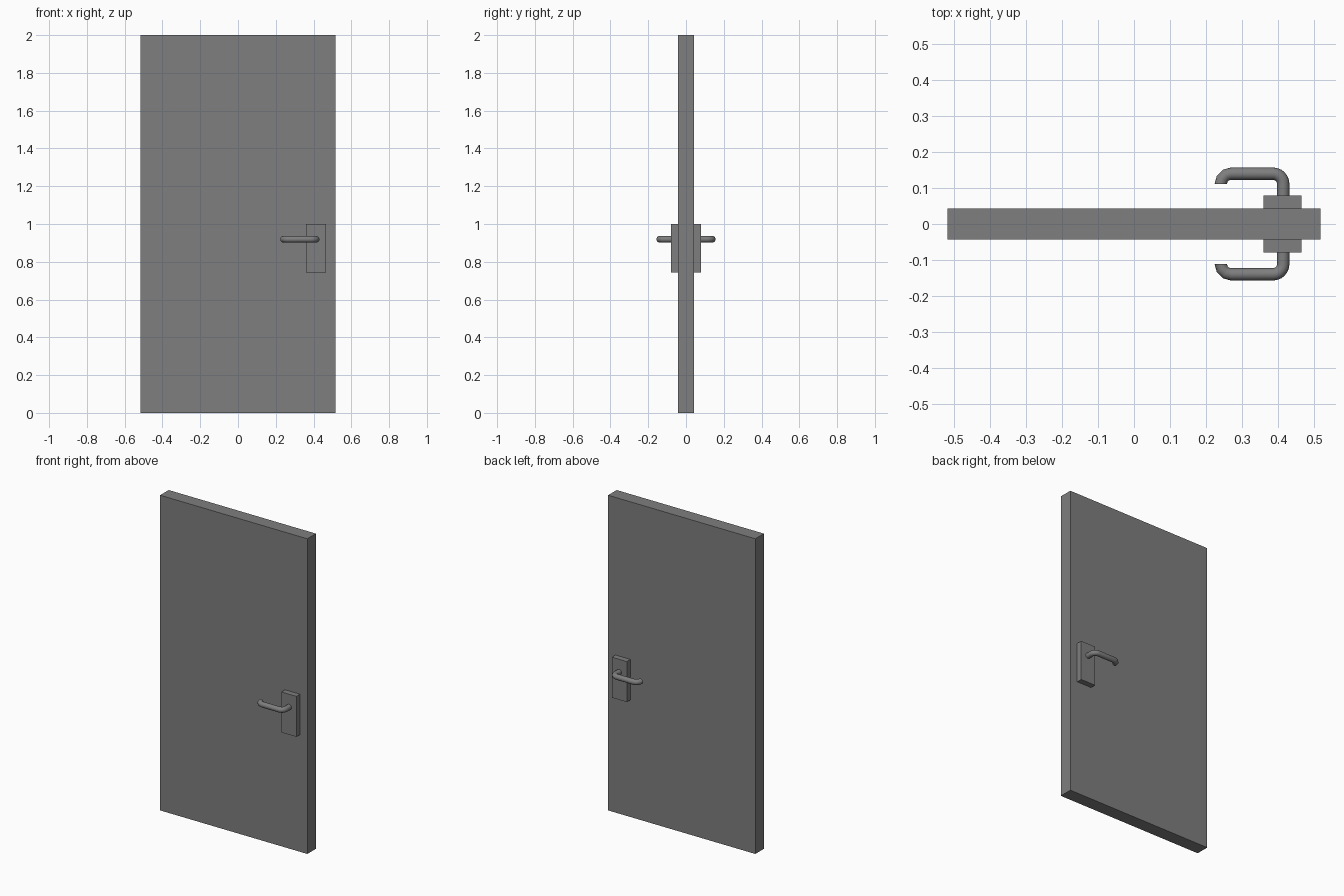
import bpy, bmesh
from math import sin, cos, pi, radians

if "Cube" in bpy.data.objects:
    bpy.data.objects.remove(bpy.data.objects["Cube"])

# Dark grey finish for every part
dark = bpy.data.materials.new("dark_grey")
dark.diffuse_color = (0.21, 0.21, 0.21, 1)
dark.use_nodes = True
dark.node_tree.nodes["Principled BSDF"].inputs["Base Color"].default_value = dark.diffuse_color


def finish(name, bm):
    bmesh.ops.recalc_face_normals(bm, faces=bm.faces[:])
    me = bpy.data.meshes.new(name)
    bm.to_mesh(me)
    bm.free()
    me.materials.append(dark)
    ob = bpy.data.objects.new(name, me)
    bpy.context.collection.objects.link(ob)
    return ob


def box(name, x0, x1, y0, y1, z0, z1):
    bm = bmesh.new()
    bmesh.ops.create_cube(bm, size=1)
    for v in bm.verts:
        v.co.x = x0 + (v.co.x + 0.5) * (x1 - x0)
        v.co.y = y0 + (v.co.y + 0.5) * (y1 - y0)
        v.co.z = z0 + (v.co.z + 0.5) * (z1 - z0)
    return finish(name, bm)


def mirror_y(ob):
    mod = ob.modifiers.new("both_sides", 'MIRROR')
    mod.use_axis = (False, True, False)
    mod.use_mirror_merge = False


# Door leaf
box("door_panel", -0.517, 0.517, -0.043, 0.043, 0, 2)

# Lock plates on both faces
mirror_y(box("lock_plate", 0.36, 0.465, -0.079, -0.043, 0.743, 1.0))

# Lever handle path: (x, y, direction angle of the ring plane in xy)
R, r, z, sides = 0.028, 0.0172, 0.919, 16
yc = -0.1115
path = [(0.414, -0.075, 0)]
for i in range(7):                       # bend away from the plate
    a = radians(90 * i / 6)
    path.append((0.386 + R * cos(a), yc - R * sin(a), a))
for i in range(4):                       # bend back at the tip
    a = radians(90 + 90 * i / 3)
    path.append((0.269 + R * cos(a), yc - R * sin(a), a))

# Sweep a round section along the path
bm = bmesh.new()
rings = []
for x, y, a in path:
    ring = []
    for k in range(sides):
        t = 2 * pi * k / sides
        ring.append(bm.verts.new((x + r * cos(t) * cos(a),
                                  y - r * cos(t) * sin(a),
                                  z + r * sin(t))))
    rings.append(ring)
for p, q in zip(rings, rings[1:]):
    for k in range(sides):
        n = (k + 1) % sides
        bm.faces.new((p[k], p[n], q[n], q[k]))
bm.faces.new(rings[0])
bm.faces.new(rings[-1])
handle = finish("lever_handle", bm)

bpy.ops.object.select_all(action='DESELECT')
handle.select_set(True)
bpy.context.view_layer.objects.active = handle
bpy.ops.object.shade_smooth_by_angle(angle=radians(40))
mirror_y(handle)
